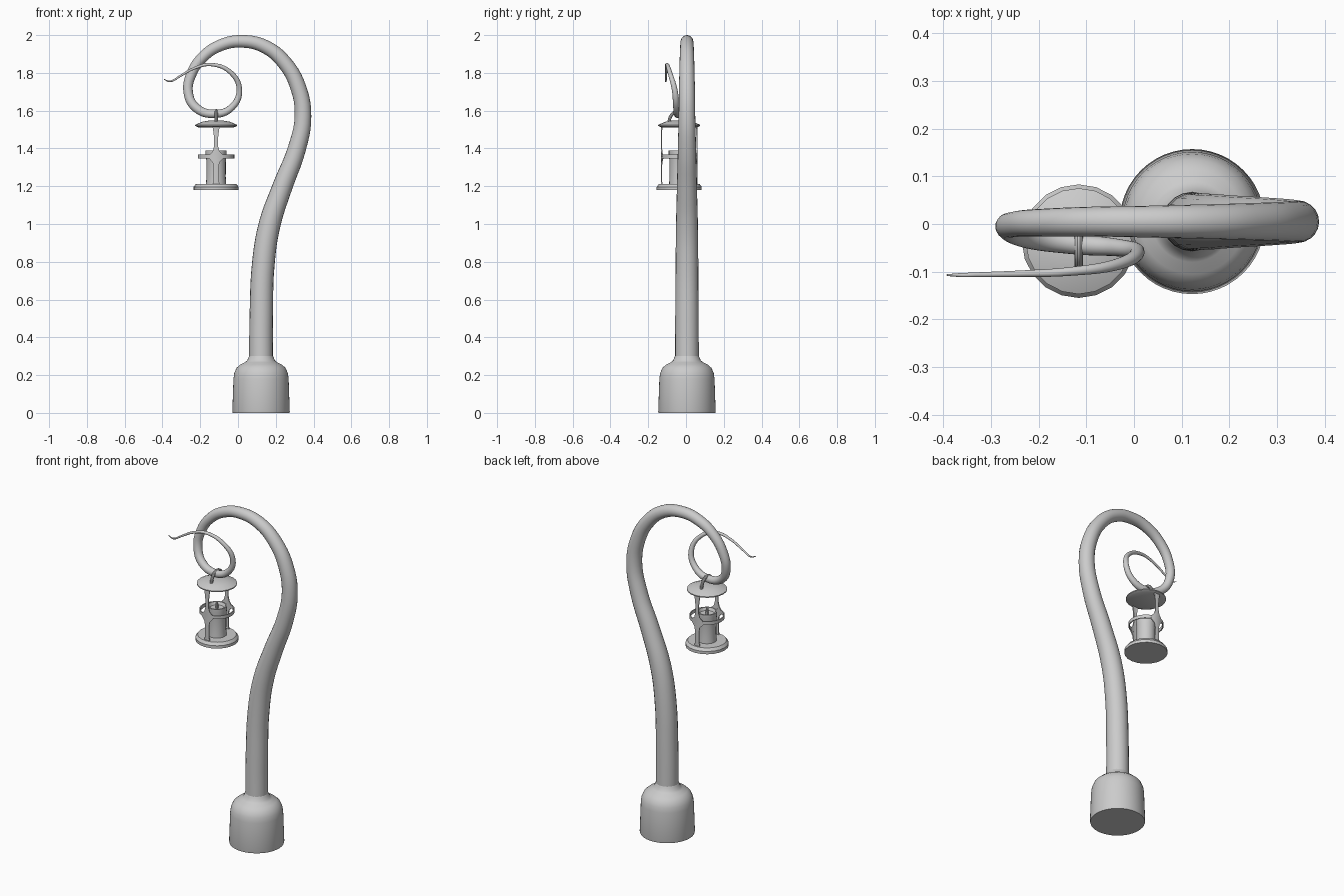
import bpy, bmesh, math

if "Cube" in bpy.data.objects:
    bpy.data.objects.remove(bpy.data.objects["Cube"])

LX, LY = -0.116, -0.036      # lantern axis


def finish(obj, angle=35):
    bpy.ops.object.select_all(action='DESELECT')
    obj.select_set(True)
    bpy.context.view_layer.objects.active = obj
    bpy.ops.object.shade_smooth_by_angle(angle=math.radians(angle))
    return obj


def from_bmesh(name, bm, loc):
    bmesh.ops.recalc_face_normals(bm, faces=bm.faces)
    me = bpy.data.meshes.new(name)
    bm.to_mesh(me)
    bm.free()
    obj = bpy.data.objects.new(name, me)
    bpy.context.collection.objects.link(obj)
    obj.location = loc
    return finish(obj)


def lathe(name, profile, sides, loc, closed=False):
    """Revolve (radius, z) points around z."""
    bm = bmesh.new()
    vs = [bm.verts.new((r, 0, z)) for r, z in profile]
    pairs = list(zip(vs, vs[1:])) + ([(vs[-1], vs[0])] if closed else [])
    edges = [bm.edges.new(p) for p in pairs]
    bmesh.ops.spin(bm, geom=vs + edges, axis=(0, 0, 1), cent=(0, 0, 0),
                   angle=2 * math.pi, steps=sides, use_duplicate=False)
    bmesh.ops.remove_doubles(bm, verts=bm.verts, dist=1e-5)
    return from_bmesh(name, bm, loc)


def tube(name, points, res=12, bevel=6):
    """Tapered tube through (x, y, z, radius) points."""
    cu = bpy.data.curves.new(name, 'CURVE')
    cu.dimensions = '3D'
    cu.bevel_depth = 1
    cu.bevel_resolution = bevel
    cu.resolution_u = res
    cu.use_fill_caps = True
    sp = cu.splines.new('BEZIER')
    sp.bezier_points.add(len(points) - 1)
    for bp, (x, y, z, r) in zip(sp.bezier_points, points):
        bp.co, bp.radius = (x, y, z), r
        bp.handle_left_type = bp.handle_right_type = 'AUTO'
    obj = bpy.data.objects.new(name, cu)
    bpy.context.collection.objects.link(obj)
    bpy.ops.object.select_all(action='DESELECT')
    obj.select_set(True)
    bpy.context.view_layer.objects.active = obj
    bpy.ops.object.convert(target='MESH')
    return finish(bpy.context.view_layer.objects.active)


def post(name, side):
    """Thin strip wrapped on the ring, flaring at its joints."""
    rows = [(1.205, .02), (1.23, .014), (1.30, .013), (1.325, .018), (1.348, .038),
            (1.368, .034), (1.385, .018), (1.41, .011), (1.46, .011), (1.50, .016), (1.52, .02)]
    bm = bmesh.new()
    cols = 4
    grid = []
    for z, w in rows:
        xs = [w * (2 * i / cols - 1) for i in range(cols + 1)]
        grid.append([bm.verts.new((x, side * math.sqrt(.097 ** 2 - x * x), z)) for x in xs])
    for a, b in zip(grid, grid[1:]):
        for i in range(cols):
            bm.faces.new((a[i], a[i + 1], b[i + 1], b[i]))
    bmesh.ops.recalc_face_normals(bm, faces=bm.faces)
    bmesh.ops.solidify(bm, geom=bm.faces[:], thickness=.006)
    return from_bmesh(name, bm, (LX, LY, 0))


# Ground base
lathe("base", [(0, 0), (.150, 0), (.152, .008), (.146, .18), (.142, .21), (.130, .238),
               (.110, .256), (.085, .268), (.073, .278), (.066, .295), (.058, .31), (0, .31)],
      48, (.122, .005, 0))

# Curling pole
tube("curled_pole", [
    (.122, .005, .25, .063), (.123, .005, .5, .062), (.135, .005, .8, .060),
    (.168, .005, 1.0, .058), (.236, .005, 1.2, .053), (.312, .005, 1.4, .048),
    (.344, .005, 1.57, .044), (.320, .005, 1.72, .042), (.249, .005, 1.851, .039),
    (.145, .005, 1.938, .036), (.02, .005, 1.967, .033), (-.095, .005, 1.945, .031),
    (-.188, .003, 1.882, .029), (-.246, 0, 1.795, .027), (-.264, -.008, 1.70, .025),
    (-.223, -.027, 1.616, .024), (-.12, -.042, 1.583, .022), (-.03, -.05, 1.62, .018),
    (.007, -.06, 1.71, .015), (-.036, -.085, 1.80, .012), (-.14, -.1, 1.844, .009),
    (-.23, -.104, 1.825, .007), (-.31, -.106, 1.781, .0055), (-.36, -.107, 1.755, .0045),
    (-.392, -.107, 1.766, .002)], res=5, bevel=8)

# Hanging hook
tube("hanging_hook", [(LX, LY - .055 * math.cos(t), 1.528 + .072 * math.sin(t), .009)
                      for t in [math.pi * i / 8 for i in range(9)]], res=3, bevel=3)

# Lantern roof and floor
loc = (LX, LY, 0)
lathe("lantern_roof", [(0, 1.512), (.095, 1.512), (.111, 1.519), (.111, 1.525),
                       (.075, 1.541), (.035, 1.548), (0, 1.549)], 20, loc)
lathe("lantern_floor", [(0, 1.18), (.119, 1.18), (.119, 1.197), (.107, 1.213), (0, 1.213)], 20, loc)

# Guard ring and posts
lathe("guard_ring", [(.091, 1.348), (.097, 1.348), (.097, 1.368), (.091, 1.368)], 24, loc, True)
post("front_post", -1)
post("back_post", 1)

# Candle with hollow top, and wick
lathe("candle", [(0, 1.205), (.054, 1.205), (.051, 1.25), (.052, 1.34), (.056, 1.37), (.056, 1.388),
                 (.048, 1.388), (.040, 1.372), (0, 1.368)], 20, loc)
lathe("wick", [(0, 1.36), (.008, 1.36), (.007, 1.405), (0, 1.408)], 8, loc)
